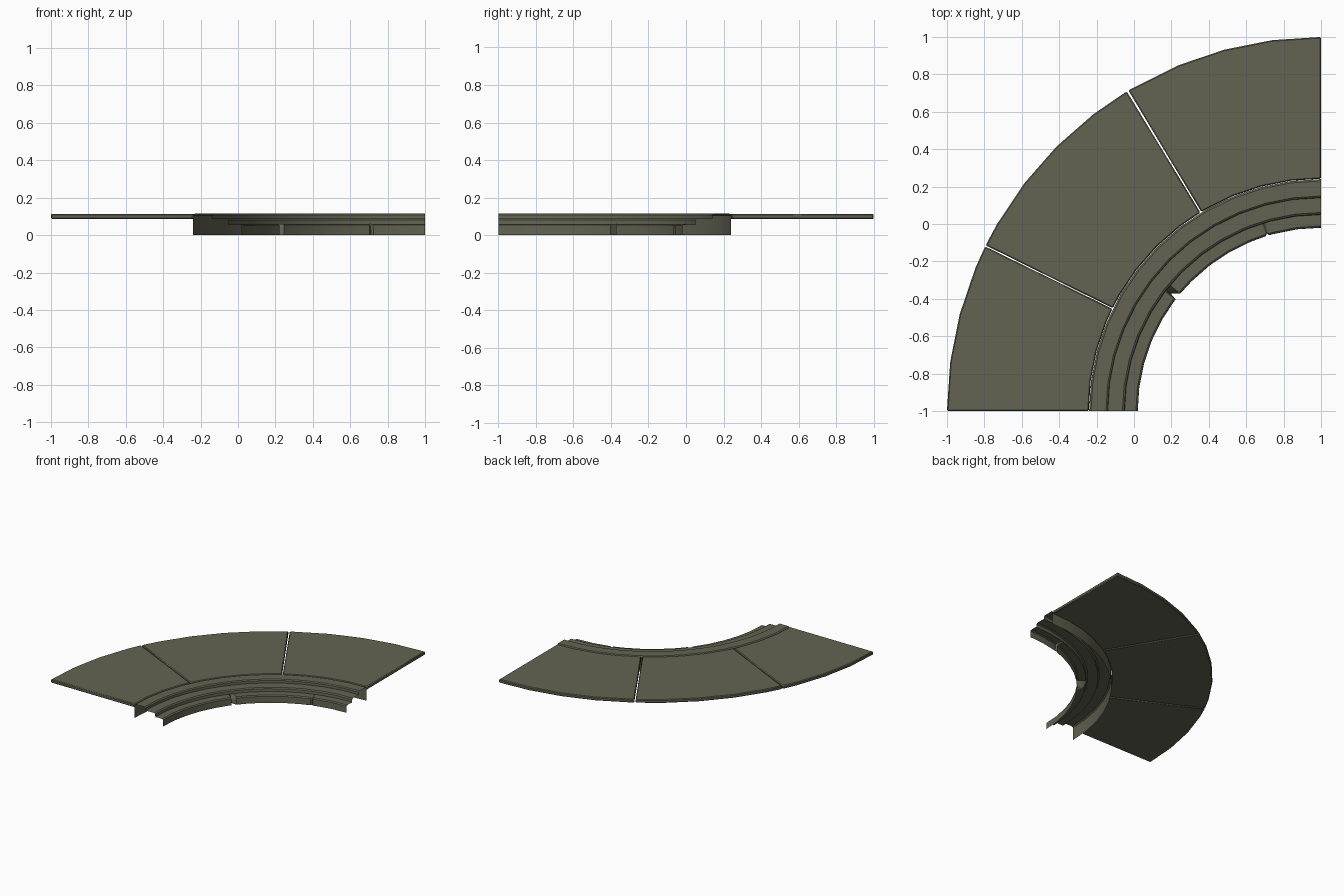
import bpy, bmesh, math

if "Cube" in bpy.data.objects:
    bpy.data.objects.remove(bpy.data.objects["Cube"])

CX, CY = 1.0, -1.0          # centre of the quarter circle
STEP = 7.5                  # facet angle of the arcs

stone = bpy.data.materials.new("olive_stone")
stone.diffuse_color = (0.125, 0.125, 0.085, 1)
stone.use_nodes = True
stone.node_tree.nodes["Principled BSDF"].inputs["Base Color"].default_value = stone.diffuse_color


def angles(a0, a1, extra=()):
    """Facet angles between a0 and a1, keeping the common 7.5 degree grid."""
    inner = [i * STEP for i in range(49) if a0 + 1 < i * STEP < a1 - 1]
    return sorted({a0, a1, *inner, *extra})


def sweep(name, profile, angs, closed=False, inset=None):
    """Sweep an (r, z) profile, outer to inner, around the centre."""
    bm = bmesh.new()
    rings = []
    for a in angs:
        t = math.radians(a)
        d = inset(a) if inset else 0
        ring = []
        for i, (r, z) in enumerate(profile):
            if i > 0 and d:                       # sink the seam into the stone
                z = max(z - d, 0)
                r = min(r + d, 1.05)
            ring.append(bm.verts.new((CX + r * math.cos(t), CY + r * math.sin(t), z)))
        rings.append(ring)
    n = len(profile)
    for A, B in zip(rings, rings[1:]):
        for j in range(n if closed else n - 1):
            k = (j + 1) % n
            bm.faces.new((A[j], B[j], B[k], A[k]))
    if closed:
        bm.faces.new(rings[0])
        bm.faces.new(rings[-1])
        bmesh.ops.recalc_face_normals(bm, faces=bm.faces)
    me = bpy.data.meshes.new(name)
    bm.to_mesh(me)
    bm.free()
    me.materials.append(stone)
    ob = bpy.data.objects.new(name, me)
    bpy.context.collection.objects.link(ob)
    bpy.ops.object.select_all(action='DESELECT')
    ob.select_set(True)
    bpy.context.view_layer.objects.active = ob
    bpy.ops.object.shade_smooth_by_angle(angle=math.radians(30))
    return ob


# Three paving slabs with chamfered rims and narrow gaps
slab = [(2.0, 0.086), (2.0, 0.114), (1.242, 0.114), (1.242, 0.086)]
for i, (a0, a1) in enumerate([(90, 121.0), (121.3, 153.7), (153.9, 180)]):
    ob = sweep(f"paving_slab_{i + 1}", slab, angles(a0, a1), closed=True)
    bev = ob.modifiers.new("chamfer", 'BEVEL')
    bev.width = 0.006
    bev.segments = 1
    bev.limit_method = 'ANGLE'
    bev.angle_limit = math.radians(40)

# Upper kerb tier with the back wall, hollow below
full = angles(90, 180)
sweep("kerb_upper_tier", [(1.24, 0), (1.24, 0.106), (1.23, 0.115), (1.15, 0.115),
                          (1.141, 0.108), (1.14, 0.086)], full)

# Middle kerb tier
sweep("kerb_middle_tier", [(1.14, 0.088), (1.062, 0.089), (1.052, 0.082),
                           (1.05, 0.055)], full)

# Lower front tier with one narrow seam and one chipped seam
seams = {107.0: (0.012, 0.6), 142.0: (0.04, 1.8)}    # angle: (depth, half width)
cuts = [s + k * w for s, (d, w) in seams.items() for k in (-1, 0, 1)]
sweep("kerb_lower_tier", [(1.05, 0.06), (0.99, 0.06), (0.981, 0.053), (0.98, 0)],
      angles(90, 180, cuts), inset=lambda a: seams[a][0] if a in seams else 0)
